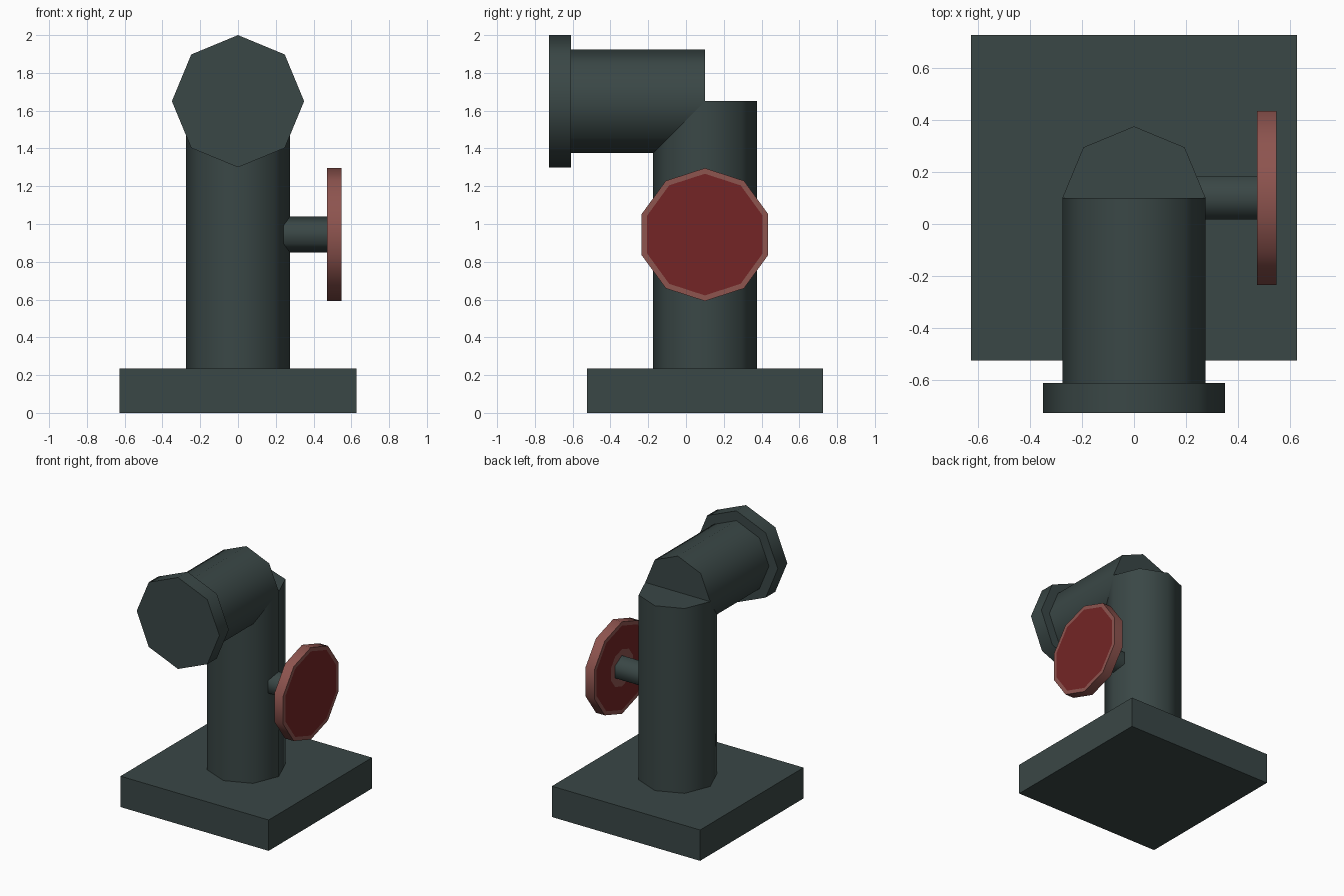
import bpy, bmesh
from math import radians
from mathutils import Matrix

cube = bpy.data.objects.get("Cube")
if cube:
    bpy.data.objects.remove(cube, do_unlink=True)


def material(name, rgb):
    m = bpy.data.materials.new(name)
    m.use_nodes = True
    m.diffuse_color = (*rgb, 1)
    m.node_tree.nodes["Principled BSDF"].inputs["Base Color"].default_value = (*rgb, 1)
    return m


iron = material("dark iron", (0.042, 0.063, 0.061))
dark_red = material("dark red", (0.174, 0.0185, 0.019))
worn_red = material("worn red", (0.27, 0.089, 0.078))

# Directions in which a pipe can run
UP = Matrix.Identity(4)
FORWARD = Matrix.Rotation(radians(90), 4, 'X')
LEFT = Matrix.Rotation(radians(120), 4, (1, 1, 1))


def finish(name, bm, mats):
    mesh = bpy.data.meshes.new(name)
    bm.to_mesh(mesh)
    bm.free()
    for m in mats:
        mesh.materials.append(m)
    obj = bpy.data.objects.new(name, mesh)
    bpy.context.collection.objects.link(obj)
    bpy.ops.object.select_all(action='DESELECT')
    bpy.context.view_layer.objects.active = obj
    obj.select_set(True)
    bpy.ops.object.shade_smooth_by_angle(angle=radians(62))
    return obj


def pipe_mesh(start, length, radius, sides, direction):
    bm = bmesh.new()
    place = Matrix.Translation(start) @ direction @ Matrix.Translation((0, 0, length / 2))
    bmesh.ops.create_cone(bm, cap_ends=True, segments=sides, radius1=radius,
                          radius2=radius, depth=length, matrix=place)
    bm.normal_update()
    return bm


def pipe(name, *args):
    return finish(name, pipe_mesh(*args), [iron])


# Square base slab
bm = bmesh.new()
bmesh.ops.create_cube(bm, size=1, matrix=Matrix.Translation((0, 0.1, 0.118))
                      @ Matrix.Diagonal((1.254, 1.25, 0.236, 1)))
finish("base", bm, [iron])

# Octagonal pipes and end flange
pipe("post", (0, 0.1, 0.236), 1.414, 0.275, 8, UP)
pipe("spout", (0, 0.1, 1.65), 0.71, 0.275, 8, FORWARD)
pipe("spout_flange", (0, -0.61, 1.65), 0.115, 0.35, 8, FORWARD)

# Valve stem and hand wheel
pipe("valve_stem", (0.2, 0.1, 0.944), 0.272, 0.095, 6, LEFT)

bm = pipe_mesh((0.472, 0.1, 0.944), 0.075, 0.352, 10, LEFT)
caps = [f for f in bm.faces if abs(f.normal.x) > 0.9]
bmesh.ops.inset_individual(bm, faces=caps, thickness=0.03)
for face in caps:
    face.material_index = 1
# Worn hub patch around the stem on the inner side
inner = [f for f in caps if f.normal.x < 0]
bmesh.ops.inset_individual(bm, faces=inner, thickness=0.18)
for face in bm.faces:
    if face.normal.x < -0.9:
        near = min(((v.co.y - 0.1) ** 2 + (v.co.z - 0.944) ** 2) ** 0.5 for v in face.verts)
        face.material_index = 1 if near < 0.2 and face not in inner else 0
finish("hand_wheel", bm, [worn_red, dark_red])
